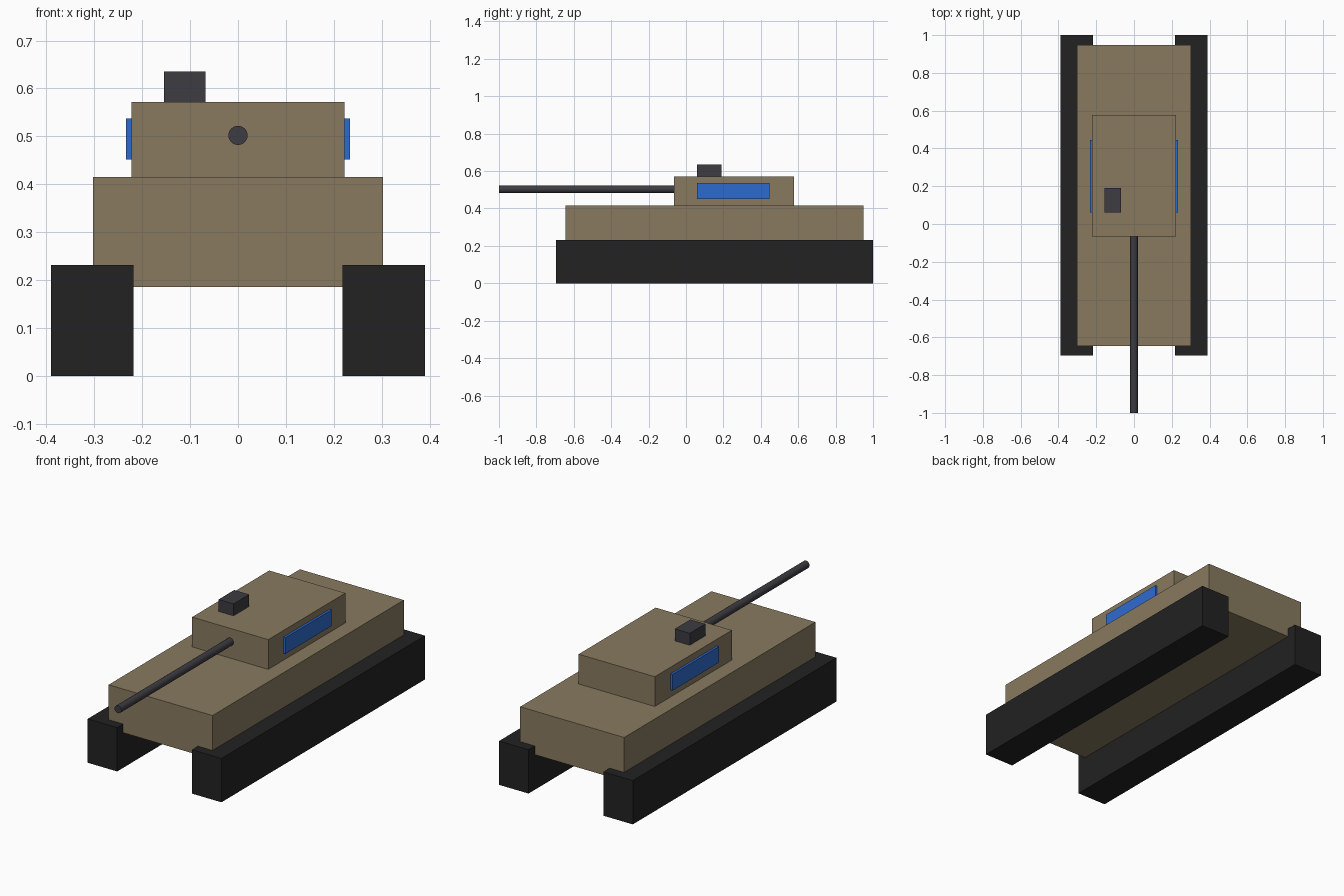
import bpy
import math

if "Cube" in bpy.data.objects:
    bpy.data.objects.remove(bpy.data.objects["Cube"], do_unlink=True)


def material(name, rgb):
    mat = bpy.data.materials.new(name)
    mat.use_nodes = True
    color = (*rgb, 1)
    mat.diffuse_color = color
    mat.node_tree.nodes["Principled BSDF"].inputs["Base Color"].default_value = color
    return mat


tan = material("tan armour", (0.25, 0.195, 0.117))
black = material("track black", (0.016, 0.016, 0.016))
gunmetal = material("gunmetal", (0.045, 0.045, 0.054))
blue = material("marking blue", (0.027, 0.147, 0.623))


def box(name, mat, x, y, z):
    """Box spanning the given (low, high) range on each axis."""
    spans = (x, y, z)
    bpy.ops.mesh.primitive_cube_add(size=1, location=[(a + b) / 2 for a, b in spans])
    obj = bpy.context.object
    obj.name = name
    obj.scale = [b - a for a, b in spans]
    bpy.ops.object.transform_apply(location=False, rotation=False, scale=True)
    obj.data.materials.append(mat)
    return obj


# Hull, turret and roof sight
box("hull", tan, (-0.303, 0.303), (-0.645, 0.948), (0.185, 0.415))
box("turret", tan, (-0.222, 0.222), (-0.065, 0.577), (0.415, 0.572))
box("roof_sight", gunmetal, (-0.155, -0.068), (0.06, 0.19), (0.572, 0.635))

# Tracks and turret side panels, one per side
for side, sign in (("left", 1), ("right", -1)):
    def across(inner, outer):
        return sorted((sign * inner, sign * outer))

    box(side + "_track", black, across(0.218, 0.39), (-0.695, 1.0), (0, 0.231))
    box(side + "_side_panel", blue, across(0.221, 0.234), (0.06, 0.446), (0.452, 0.537))

# Gun barrel, from the muzzle to the turret face
muzzle, root = -1.0, -0.06
bpy.ops.mesh.primitive_cylinder_add(
    vertices=24, radius=0.02, depth=root - muzzle,
    location=(0, (muzzle + root) / 2, 0.502), rotation=(math.pi / 2, 0, 0))
barrel = bpy.context.object
barrel.name = "gun_barrel"
barrel.data.materials.append(gunmetal)
bpy.ops.object.shade_smooth_by_angle(angle=math.radians(30))
